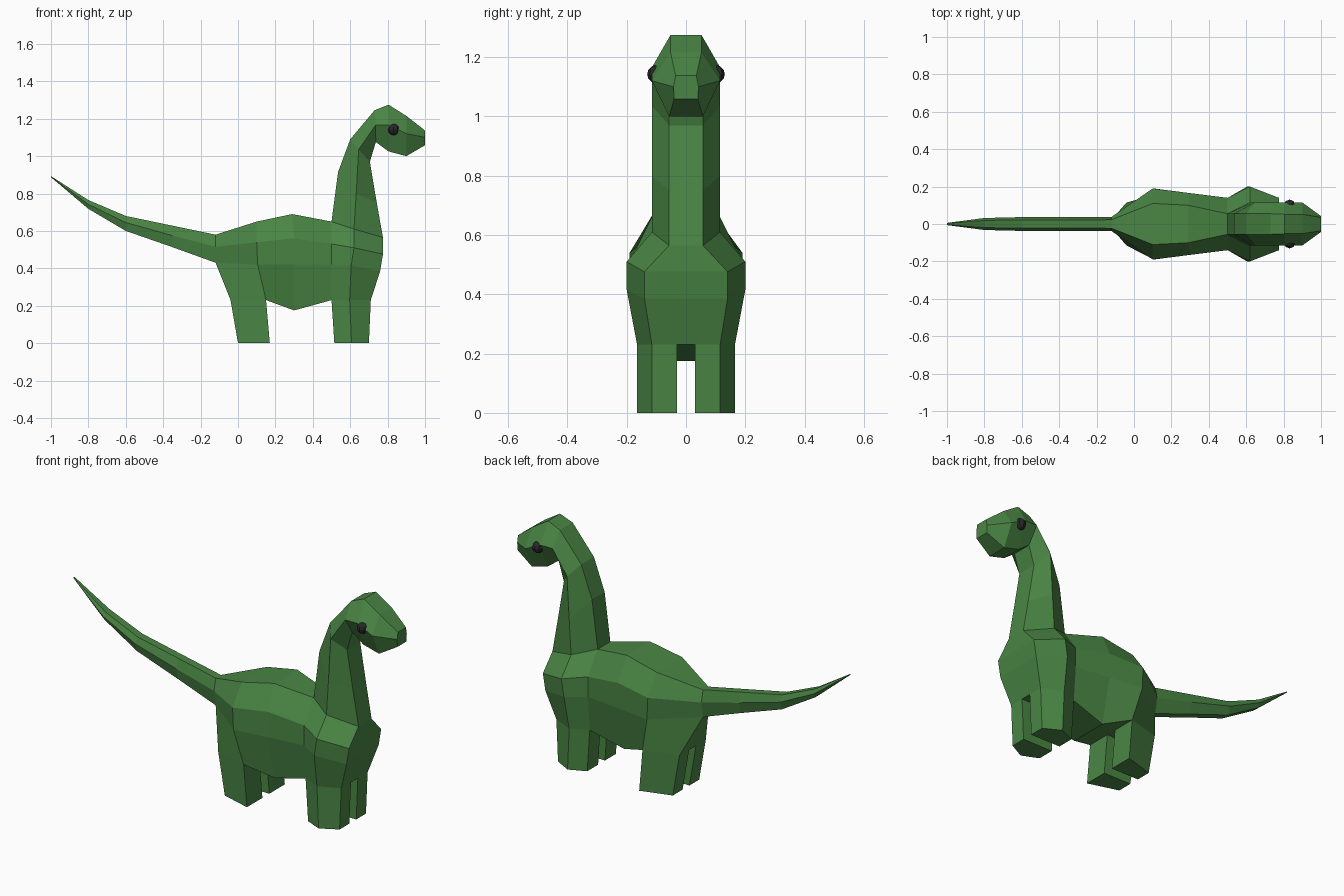
import bpy, bmesh


def material(name, rgb):
    m = bpy.data.materials.new(name)
    m.diffuse_color = (*rgb, 1)
    return m


green = material("skin green", (0.068, 0.235, 0.058))
black = material("eye black", (0.022, 0.02, 0.024))


def loft(name, rings, cap_start=True, cap_end=True):
    """Skin closed rings of (x, y, z) points with flat faces."""
    bm = bmesh.new()
    vr = [[bm.verts.new(p) for p in r] for r in rings]
    n = len(rings[0])
    for a, b in zip(vr, vr[1:]):
        for i in range(n):
            j = (i + 1) % n
            bm.faces.new((a[i], a[j], b[j], b[i]))
    if cap_start:
        bm.faces.new(vr[0])
    if cap_end:
        bm.faces.new(vr[-1])
    bmesh.ops.recalc_face_normals(bm, faces=bm.faces)
    me = bpy.data.meshes.new(name)
    bm.to_mesh(me)
    bm.free()
    me.materials.append(green)
    ob = bpy.data.objects.new(name, me)
    bpy.context.collection.objects.link(ob)
    return ob


def sym(*half):
    """Full ring from the points of its +y half."""
    return list(half) + [(x, -y, z) for x, y, z in reversed(half)]


# Tail: hexagonal sections (x, top z, middle z, bottom z, half width)
tail = [(-1.0, .893, .89, .887, .006), (-.8, .765, .742, .718, .032),
        (-.6, .68, .645, .60, .037), (-.35, .628, .575, .513, .037),
        (-.12, .58, .515, .43, .038)]
loft("tail", [sym((x, w * .6, t), (x, w, m), (x, w * .6, b))
              for x, t, m, b, w in tail], cap_end=False)

# Trunk: from tail root over the hips to the chest
loft("trunk", [
    sym((-.12, .023, .58), (-.12, .038, .515), (-.12, .023, .43), (-.04, .115, .23)),
    sym((.10, .11, .65), (.10, .19, .54), (.105, .19, .42), (.15, .165, .23)),
    sym((.29, .10, .69), (.30, .165, .56), (.30, .165, .42), (.30, .11, .175)),
    sym((.50, .055, .65), (.50, .14, .53), (.50, .14, .42), (.50, .125, .23)),
], cap_end=False)

# Chest, neck and head: one stack of hexagonal rings, back - side - front
loft("chest_neck_head", [
    sym((.50, .125, .23), (.597, .165, .23), (.71, .115, .23)),
    sym((.50, .14, .42), (.605, .20, .415), (.76, .14, .385)),
    sym((.50, .14, .53), (.62, .20, .51), (.775, .14, .476)),
    sym((.50, .055, .65), (.62, .115, .61), (.775, .057, .565)),
    sym((.535, .055, .915), (.632, .115, .80), (.742, .057, .75)),
    sym((.60, .055, 1.09), (.645, .115, 1.035), (.705, .057, .97)),
    sym((.73, .055, 1.245), (.735, .115, 1.165), (.737, .057, 1.075)),
    sym((.805, .052, 1.275), (.81, .115, 1.165), (.805, .057, 1.025)),
    sym((.90, .052, 1.215), (.90, .115, 1.12), (.90, .057, 1.0)),
    sym((1.0, .035, 1.137), (1.0, .042, 1.10), (1.0, .04, 1.058)),
])

# Legs and eyes, one per side
for s, side in ((1, "left"), (-1, "right")):
    def ring(z, pts):
        return [(x, s * y, z) for x, y in pts]

    loft("front_leg_" + side, [
        ring(.23, [(.50, .03), (.50, .125), (.597, .165), (.71, .115), (.71, .03)]),
        ring(0, [(.515, .03), (.515, .125), (.607, .165), (.70, .115), (.70, .03)]),
    ], cap_start=False)
    loft("back_leg_" + side, [
        ring(.23, [(-.04, .03), (-.04, .115), (.15, .165), (.15, .03)]),
        ring(0, [(0, .03), (0, .115), (.17, .165), (.17, .03)]),
    ], cap_start=False)
    bpy.ops.mesh.primitive_uv_sphere_add(segments=8, ring_count=6, radius=.031,
                                         location=(.832, s * .1, 1.142))
    eye = bpy.context.object
    eye.name = "eye_" + side
    eye.data.materials.append(black)
